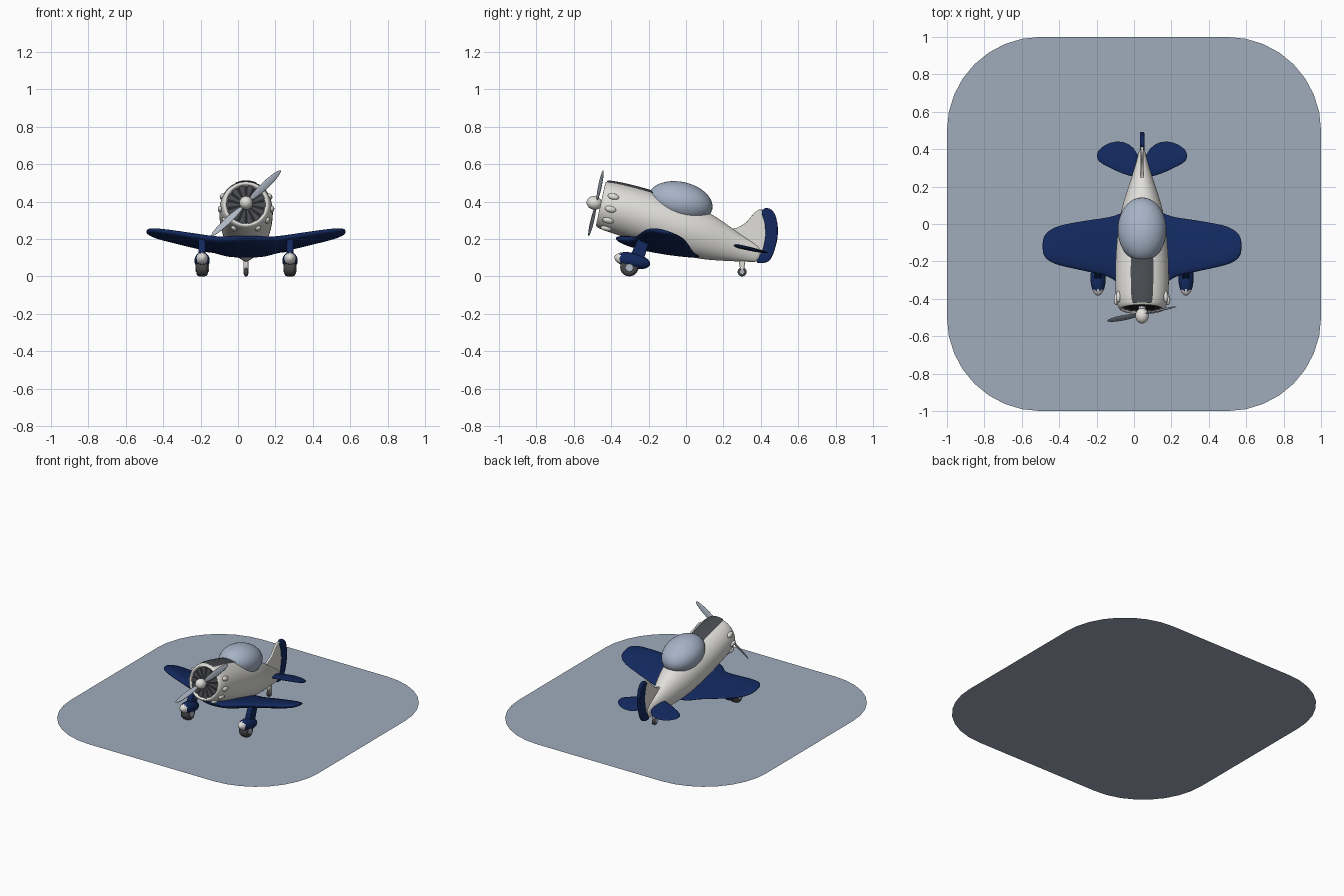
import bpy, bmesh, math
from mathutils import Matrix, Vector

if "Cube" in bpy.data.objects:
    bpy.data.objects.remove(bpy.data.objects["Cube"])

CX = 0.043                                  # aircraft centre line
SHIFT = Matrix.Translation((CX, 0, 0))
# tail-sitting attitude: local y runs nose to tail, local z is up
TILT = Matrix.Translation((CX, -0.455, 0.385)) @ Matrix.Rotation(math.radians(-12.5), 4, 'X')

def mat(name, r, g, b):
    m = bpy.data.materials.new(name)
    m.diffuse_color = (r, g, b, 1)
    m.use_nodes = True
    m.node_tree.nodes["Principled BSDF"].inputs["Base Color"].default_value = m.diffuse_color
    return m

WHITE = mat("off_white", .75, .74, .71)
BLUE = mat("navy_blue", .006, .021, .11)
GLASS = mat("pale_glass", .38, .45, .57)
SLATE = mat("slate_blue", .35, .41, .50)
METAL = mat("light_metal", .42, .47, .55)
DARK = mat("dark_grey", .065, .07, .08)
BLACK = mat("near_black", .02, .02, .022)
TYRE = mat("tyre_grey", .07, .07, .07)

def finish(name, bm, material, M=SHIFT, sub=0, bevel=0, angle=40):
    me = bpy.data.meshes.new(name)
    bmesh.ops.recalc_face_normals(bm, faces=bm.faces)
    bm.to_mesh(me)
    bm.free()
    me.transform(M)
    me.materials.append(material)
    me.shade_smooth()
    me.set_sharp_from_angle(angle=math.radians(angle))
    ob = bpy.data.objects.new(name, me)
    bpy.context.collection.objects.link(ob)
    if bevel:
        b = ob.modifiers.new("bevel", 'BEVEL')
        b.width, b.segments = bevel, 2
    if sub:
        s = ob.modifiers.new("subdivision", 'SUBSURF')
        s.levels = s.render_levels = sub
    return ob

def loft(name, rings, material, M=TILT, sub=1, closed=True, caps=True):
    bm = bmesh.new()
    vs = [[bm.verts.new(p) for p in r] for r in rings]
    n = len(rings[0])
    for a, b in zip(vs, vs[1:]):
        for i in range(n if closed else n - 1):
            j = (i + 1) % n
            bm.faces.new((a[i], a[j], b[j], b[i]))
    if caps:
        bm.faces.new(vs[0])
        bm.faces.new(vs[-1])
    return finish(name, bm, material, M, sub, angle=60)

def ellipsoid(name, centre, radii, material, M=TILT, rot=Matrix(), seg=24):
    bm = bmesh.new()
    bmesh.ops.create_uvsphere(bm, u_segments=seg, v_segments=seg // 2, radius=1)
    bm.transform(Matrix.Translation(centre) @ rot @ Matrix.Diagonal((*radii, 1)))
    return finish(name, bm, material, M, angle=180)

def disc(name, centre, radius, depth, axis, material, M=SHIFT, bevel=0):
    bm = bmesh.new()
    bmesh.ops.create_cone(bm, cap_ends=True, segments=28, radius1=radius, radius2=radius, depth=depth)
    turn = {'X': Matrix.Rotation(math.pi / 2, 4, 'Y'), 'Y': Matrix.Rotation(math.pi / 2, 4, 'X'), 'Z': Matrix()}[axis]
    bm.transform(Matrix.Translation(centre) @ turn)
    return finish(name, bm, material, M, bevel=bevel)

def slab(name, pts, x, half, material, bevel, M=SHIFT):
    # smoothed y-z outline extruded across x
    for _ in range(2):
        out = []
        for i, (a, b) in enumerate(pts):
            c, d = pts[(i + 1) % len(pts)]
            out += [(.8 * a + .2 * c, .8 * b + .2 * d), (.2 * a + .8 * c, .2 * b + .8 * d)]
        pts = out
    bm = bmesh.new()
    f = bm.faces.new([bm.verts.new((x - half, y, z)) for y, z in pts])
    g = bmesh.ops.extrude_face_region(bm, geom=[f])
    bmesh.ops.translate(bm, vec=(2 * half, 0, 0), verts=[v for v in g["geom"] if isinstance(v, bmesh.types.BMVert)])
    return finish(name, bm, material, M, bevel=bevel)

# Base sheet with rounded corners
bm = bmesh.new()
outline = []
for k, (sx, sy) in enumerate([(1, 1), (-1, 1), (-1, -1), (1, -1)]):
    for i in range(9):
        a = (k + i / 8) * math.pi / 2
        outline.append(bm.verts.new((sx * .5 + .5 * math.cos(a), sy * .5 + .5 * math.sin(a), 0)))
bm.faces.new(outline)
finish("base_sheet", bm, SLATE, Matrix())

# Fuselage: station, half width, top, bottom
BODY = [(.03, .10, .10, -.10), (0, .106, .108, -.106), (-.004, .116, .118, -.116), (.008, .128, .129, -.127),
        (.05, .140, .135, -.134), (.13, .145, .135, -.142), (.24, .144, .130, -.155), (.36, .138, .118, -.166),
        (.48, .126, .103, -.173), (.58, .106, .083, -.172), (.68, .074, .043, -.158), (.77, .045, .002, -.142),
        (.85, .025, -.025, -.127), (.895, .014, -.045, -.118)]

def ring(st, a0=0, a1=2 * math.pi, n=28, grow=0, full=True):
    s, w, t, b = st
    c, h = (t + b) / 2, (t - b) / 2
    angs = [a0 + (a1 - a0) * i / (n if full else n - 1) for i in range(n)]
    return [(math.sin(a) * (w + grow), s, c + math.cos(a) * (h + grow)) for a in angs]

loft("fuselage", [ring(s) for s in BODY], WHITE, sub=2)

# Dark anti-glare panel on the nose
panel = [(.006, .128, .129, -.127)] + BODY[4:7] + [(.29, .142, .126, -.159)]
loft("nose_panel", [ring(s, -.42, .42, 9, .004, False) for s in panel], DARK, closed=False, caps=False)

# Engine grille with radial vanes
disc("engine_grille", (0, .018, 0), .108, .01, 'Y', BLACK, TILT)
bm = bmesh.new()
for k in range(14):
    a = k * math.tau / 14
    pts = [(.02, a), (.106, a - .13), (.106, a + .13)]
    bm.faces.new([bm.verts.new((r * math.cos(t), .009, r * math.sin(t))) for r, t in pts])
finish("grille_vanes", bm, DARK, TILT)

# Cowl bumps
for side in (-1, 1):
    for deg in (24, -6, -34, -62):
        a = math.radians(deg)
        rot = Matrix.Rotation(-side * a, 4, 'Y')
        ellipsoid("cowl_bump", (side * .139 * math.cos(a), .056, .136 * math.sin(a)), (.013, .031, .017),
                  WHITE, rot=rot, seg=16)

# Spinner and propeller
ellipsoid("spinner", (0, -.036, 0), (.036, .042, .036), WHITE)
disc("propeller_shaft", (0, -.005, 0), .02, .05, 'Y', METAL, TILT)
for k in (0, 1):
    rot = Matrix.Rotation(math.radians(46 + 180 * k), 4, 'Y') @ Matrix.Rotation(math.radians(25), 4, 'Z')
    ellipsoid("propeller_blade", rot @ Vector((0, 0, .14)) + Vector((0, -.026, 0)), (.021, .005, .118), METAL, rot=rot)

# Canopy
ellipsoid("canopy", (0, .412, .103), (.13, .175, .109), GLASS, seg=40)

# Lifting surfaces: half span, leading, trailing, height, half thickness
def surface(name, half, both):
    def section(x, le, te, u, t, sign):
        r = []
        for i in range(18):
            a = i * math.tau / 18
            c = (1 - math.cos(a)) / 2
            r.append((sign * x, le + (te - le) * c, u + t * math.sin(a) * (1.25 - .6 * c)))
        return r
    right = [section(*h, 1) for h in half]
    left = [section(*h, -1) for h in half]
    if both:
        loft(name, left[:0:-1] + right, BLUE, sub=2)
    else:
        loft(name + "_right", right, BLUE)
        loft(name + "_left", left, BLUE)

surface("wing", [(0, .105, .58, -.160, .033), (.10, .13, .575, -.158, .033), (.15, .205, .54, -.146, .031),
                 (.27, .225, .52, -.122, .028), (.38, .245, .495, -.100, .025), (.46, .26, .475, -.085, .022),
                 (.51, .285, .44, -.075, .017), (.533, .32, .40, -.070, .008)], True)
surface("tailplane", [(.008, .735, .83, -.060, .011), (.04, .735, .90, -.060, .011), (.10, .75, .938, -.060, .011),
                      (.17, .785, .93, -.060, .010), (.22, .81, .90, -.060, .008), (.242, .835, .87, -.060, .004)], False)

# Fin and rudder
slab("fin", [(.18, .27), (.26, .252), (.32, .285), (.36, .335), (.39, .36), (.428, .355), (.435, .2),
             (.41, .08), (.33, .10), (.2, .17)], 0, .009, WHITE, .004)
slab("rudder", [(.40, .345), (.42, .366), (.45, .363), (.477, .335), (.492, .27), (.49, .2), (.468, .12),
                (.445, .08), (.41, .07), (.37, .073), (.41, .14), (.425, .22), (.42, .29)], 0, .012, BLUE, .006)

# Main landing gear
for side in (-1, 1):
    x = side * .235
    slab("gear_leg", [(-.30, .10), (-.285, .14), (-.25, .215), (-.18, .215), (-.205, .16), (-.225, .09)],
         x, .019, BLUE, .01)
    spat = ellipsoid("wheel_spat", (x, -.287, .084), (.041, .098, .042), BLUE, SHIFT,
                     Matrix.Rotation(math.radians(-12), 4, 'X'), 32)
    spat.data.materials.append(WHITE)
    for p in spat.data.polygons:            # white nose cap
        if p.center.y < -.352:
            p.material_index = 1
    disc("main_wheel", (x, -.303, .049), .049, .062, 'X', TYRE, bevel=.016)
    disc("wheel_hub", (x, -.303, .046), .022, .072, 'X', METAL, bevel=.004)

# Tail wheel
disc("tail_wheel", (0, .30, .024), .024, .02, 'X', TYRE, bevel=.007)
disc("tail_wheel_hub", (0, .30, .024), .011, .026, 'X', METAL)
slab("tail_wheel_strut", [(.28, .10), (.32, .10), (.31, .03), (.29, .03)], 0, .013, WHITE, .004)
